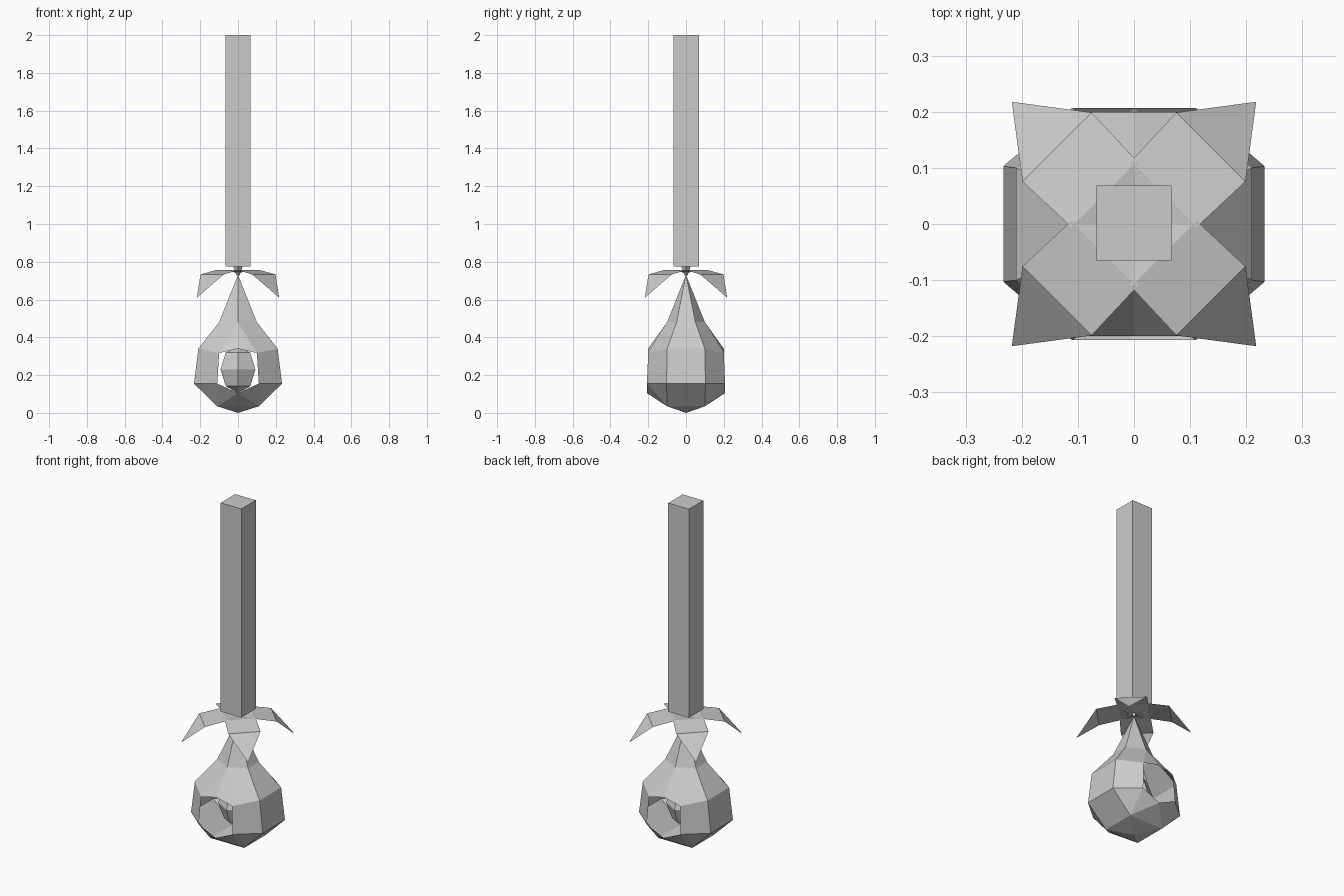
import bpy, bmesh, math
from mathutils import Matrix, Vector

if "Cube" in bpy.data.objects:
    bpy.data.objects.remove(bpy.data.objects["Cube"])

grey = bpy.data.materials.new("light grey")
grey.diffuse_color = (0.6, 0.6, 0.6, 1)
grey.use_nodes = True
grey.node_tree.nodes["Principled BSDF"].inputs["Base Color"].default_value = grey.diffuse_color


def finish(name, bm):
    bmesh.ops.remove_doubles(bm, verts=bm.verts[:], dist=0.0005)
    bmesh.ops.recalc_face_normals(bm, faces=bm.faces[:])
    mesh = bpy.data.meshes.new(name)
    bm.to_mesh(mesh)
    bm.free()
    mesh.materials.append(grey)
    obj = bpy.data.objects.new(name, mesh)
    bpy.context.collection.objects.link(obj)
    return obj


# square stem
bm = bmesh.new()
bmesh.ops.create_cube(bm, size=1, matrix=Matrix.Translation((0, 0.002, 1.3875))
                      @ Matrix.Diagonal((0.134, 0.134, 1.225, 1)))
finish("stem", bm)

# teardrop shell, open at front and back: one quarter, mirrored in x and y
P = {
    "apex": (0, 0, 0.73),
    "neck_y": (0, 0.1, 0.48), "neck": (0.1, 0.05, 0.48), "neck_x": (0.1, 0, 0.48),
    "top_y": (0, 0.2, 0.34), "lip": (0.1, 0.2, 0.317),
    "top": (0.21, 0.1, 0.34), "top_x": (0.21, 0, 0.34),
    "low_y": (0, 0.207, 0.105), "sill": (0.11, 0.207, 0.155),
    "low": (0.233, 0.103, 0.155), "low_x": (0.233, 0, 0.155),
    "base_y": (0, 0.1, 0.035), "base": (0.11, 0.1, 0.035), "base_x": (0.11, 0, 0.035),
    "bottom": (0, 0, 0),
}
F = ["apex neck_y neck", "apex neck neck_x", "neck_y top_y lip", "neck_y lip top neck",
     "neck top top_x neck_x", "top low low_x top_x", "top lip sill low",
     "low base base_x low_x", "low sill base", "sill low_y base",
     "low_y base_y base", "base base_y bottom", "base bottom base_x"]
bm = bmesh.new()
for sx in (1, -1):
    for sy in (1, -1):
        v = {k: bm.verts.new((x * sx, y * sy, z)) for k, (x, y, z) in P.items()}
        for f in F:
            bm.faces.new([v[k] for k in f.split()])
bmesh.ops.remove_doubles(bm, verts=bm.verts[:], dist=0.0005)
bmesh.ops.recalc_face_normals(bm, faces=bm.faces[:])
# merge the flat panels across the mirror seam
bmesh.ops.dissolve_limit(bm, angle_limit=math.radians(0.5),
                         verts=bm.verts[:], edges=bm.edges[:])
finish("teardrop_shell", bm)

# ball inside the shell
bm = bmesh.new()
bmesh.ops.create_uvsphere(bm, u_segments=6, v_segments=4, radius=0.125,
                          matrix=Matrix.Translation((0, 0, 0.23))
                          @ Matrix.Diagonal((0.85, 0.85, 1, 1)))
finish("inner_ball", bm)

# four drooping leaves on the diagonals: (distance out, half width, height)
for i in range(4):
    rot = Matrix.Rotation(math.radians(45 + 90 * i), 3, 'Z')
    bm = bmesh.new()
    rows = []
    for d, w, z in ((-0.02, 0.015, 0.742), (0.075, 0.083, 0.757), (0.194, 0.087, 0.733)):
        rows.append([bm.verts.new(rot @ Vector((d, s * w, z))) for s in (-1, 1)])
    for a, b in zip(rows, rows[1:]):
        bm.faces.new((a[0], b[0], b[1], a[1]))
    tip = bm.verts.new(rot @ Vector((0.308, 0, 0.61)))
    bm.faces.new((rows[-1][0], tip, rows[-1][1]))
    finish("leaf_%d" % (i + 1), bm)

# small joint between the shell tip and the stem
bm = bmesh.new()
bmesh.ops.create_cone(bm, cap_ends=True, segments=4, radius1=0.008, radius2=0.025, depth=0.05,
                      matrix=Matrix.Translation((0, 0, 0.752)))
finish("stem_joint", bm)
